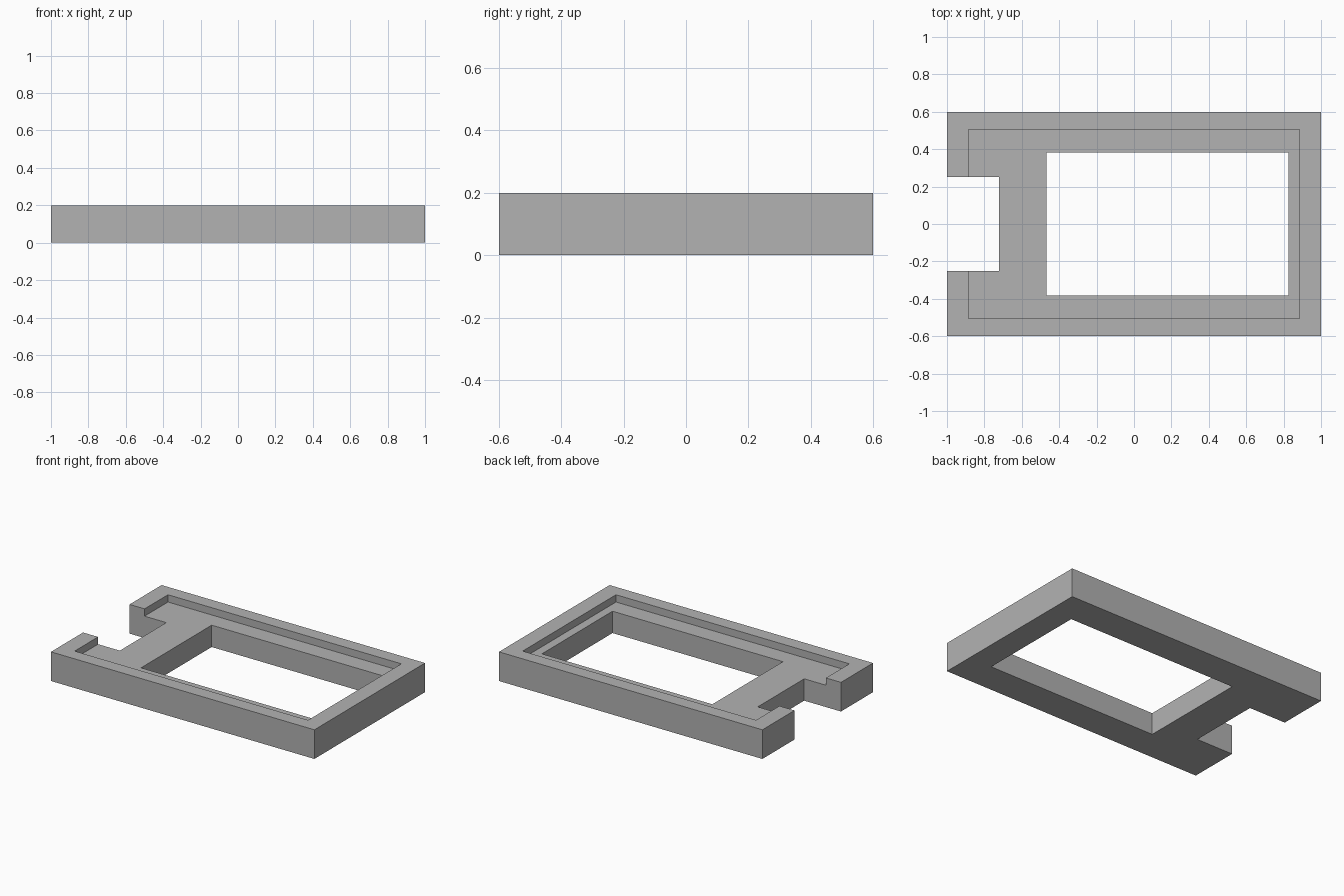
import bpy

default_cube = bpy.data.objects.get("Cube")
if default_cube:
    bpy.data.objects.remove(default_cube, do_unlink=True)

# Single plain grey finish
grey = bpy.data.materials.new("plain_grey")
grey.use_nodes = True
colour = (0.448, 0.448, 0.448, 1.0)
grey.diffuse_color = colour
for node in grey.node_tree.nodes:
    if node.type == "BSDF_PRINCIPLED":
        node.inputs["Base Color"].default_value = colour

HEIGHT = 0.2
FLOOR = 0.15          # level of the recessed ledge
OVER = 0.1            # how far cutters overshoot the body


def box(name, x0, x1, half_y, z0, z1):
    """Box symmetric in y, given by its x and z limits."""
    bpy.ops.mesh.primitive_cube_add(size=1, location=((x0 + x1) / 2, 0, (z0 + z1) / 2))
    obj = bpy.context.object
    obj.name = name
    obj.scale = (x1 - x0, 2 * half_y, z1 - z0)
    bpy.ops.object.transform_apply(location=True, rotation=False, scale=True)
    obj.data.materials.append(grey)
    return obj


# Outer block
frame = box("frame", -1, 1, 0.6, 0, HEIGHT)

# Shallow recess, rectangular window and open end notch
cutters = [
    box("recess_cutter", -0.886, 0.886, 0.506, FLOOR, HEIGHT + OVER),
    box("window_cutter", -0.468, 0.826, 0.383, -OVER, HEIGHT + OVER),
    box("notch_cutter", -1 - OVER, -0.721, 0.252, -OVER, HEIGHT + OVER),
]

bpy.ops.object.select_all(action="DESELECT")
frame.select_set(True)
bpy.context.view_layer.objects.active = frame
for cutter in cutters:
    cut = frame.modifiers.new(cutter.name, "BOOLEAN")
    cut.operation = "DIFFERENCE"
    cut.solver = "EXACT"
    cut.object = cutter
    bpy.ops.object.modifier_apply(modifier=cut.name)
    bpy.data.objects.remove(cutter, do_unlink=True)
